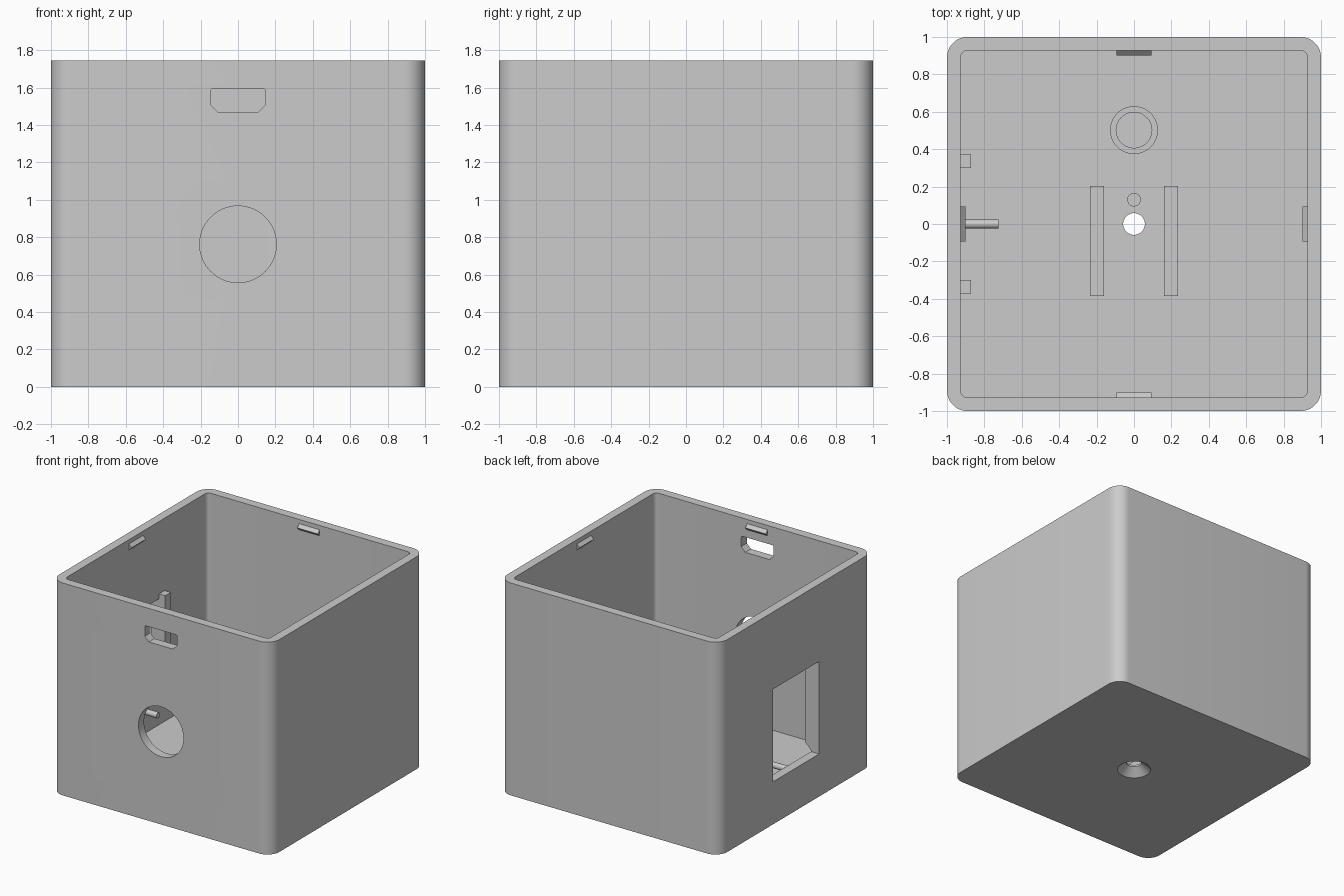
import bpy, bmesh, math
from mathutils import Matrix

default = bpy.data.objects.get("Cube")
if default:
    bpy.data.objects.remove(default, do_unlink=True)

grey = bpy.data.materials.new("matte grey")
grey.use_nodes = True
grey.diffuse_color = (0.6, 0.6, 0.6, 1)
grey.node_tree.nodes["Principled BSDF"].inputs["Base Color"].default_value = grey.diffuse_color

HEIGHT, FLOOR, INNER = 1.745, 0.075, 0.927


def finish(name, bm):
    bmesh.ops.recalc_face_normals(bm, faces=bm.faces[:])
    mesh = bpy.data.meshes.new(name)
    bm.to_mesh(mesh)
    bm.free()
    mesh.materials.append(grey)
    obj = bpy.data.objects.new(name, mesh)
    bpy.context.collection.objects.link(obj)
    return obj


def prism(name, outline, lo, hi, axis="z"):
    """Extrude a 2D outline from lo to hi along an axis."""
    place = {"x": lambda u, v, t: (t, u, v),
             "y": lambda u, v, t: (u, t, v),
             "z": lambda u, v, t: (u, v, t)}[axis]
    bm = bmesh.new()
    a = [bm.verts.new(place(u, v, lo)) for u, v in outline]
    b = [bm.verts.new(place(u, v, hi)) for u, v in outline]
    bm.faces.new(a)
    bm.faces.new(b)
    n = len(a)
    for i in range(n):
        j = (i + 1) % n
        bm.faces.new((a[i], a[j], b[j], b[i]))
    return finish(name, bm)


def rect(u0, u1, v0, v1):
    return [(u0, v0), (u1, v0), (u1, v1), (u0, v1)]


def arc(cx, cy, r, start, end, steps):
    angles = [math.radians(start + (end - start) * i / steps) for i in range(steps + 1)]
    return [(cx + r * math.cos(t), cy + r * math.sin(t)) for t in angles]


def circle(cx, cy, r, steps=64):
    return arc(cx, cy, r, 0, 360, steps)[:-1]


def rounded_square(half, r):
    c = half - r
    pts = []
    for i, (sx, sy) in enumerate([(1, 1), (-1, 1), (-1, -1), (1, -1)]):
        pts += arc(sx * c, sy * c, r, 90 * i, 90 * i + 90, 12)
    return pts


def cone(name, r_low, r_high, z_low, z_high):
    bm = bmesh.new()
    bmesh.ops.create_cone(bm, cap_ends=True, segments=64, radius1=r_low, radius2=r_high,
                          depth=z_high - z_low,
                          matrix=Matrix.Translation((0, 0, (z_low + z_high) / 2)))
    return finish(name, bm)


def activate(obj):
    bpy.ops.object.select_all(action="DESELECT")
    obj.select_set(True)
    bpy.context.view_layer.objects.active = obj


def cut(obj, cutters):
    for cutter in cutters:
        cutter.hide_render = True
        mod = obj.modifiers.new("cut", "BOOLEAN")
        mod.operation, mod.solver, mod.object = "DIFFERENCE", "EXACT", cutter
        activate(obj)
        bpy.ops.object.modifier_apply(modifier=mod.name)
        bpy.data.objects.remove(cutter, do_unlink=True)


parts = []

# Open box with rounded corners and its openings
case = prism("case", rounded_square(1, 0.11), 0, HEIGHT)
slot = [(-0.11, 1.47), (0.11, 1.47), (0.147, 1.507)]
slot += arc(0.132, 1.58, 0.015, 0, 90, 4) + arc(-0.132, 1.58, 0.015, 90, 180, 4)
slot += [(-0.147, 1.507)]
cut(case, [
    prism("cavity", rounded_square(INNER, 0.035), FLOOR, 2),
    prism("round_opening", circle(0, 0.762, 0.205), -1.2, -0.8, "y"),
    prism("port_slot", slot, -1.2, -0.8, "y"),
    prism("side_window", rect(-0.3, 0.3, 0.35, 1.11), -1.2, -0.8, "x"),
    prism("screw_hole", circle(0, 0, 0.058), -0.1, 0.2),
    cone("countersink", 0.139, 0.058, -0.01, 0.06),
])
parts.append(case)

# Snap ridges under the rim on all four walls
low, mid, high = 1.655, 1.685, 1.715
for side, word_y, word_x in [(1, "back", "left"), (-1, "front", "right")]:
    wedge = [(side * (INNER + 0.005), low), (side * 0.902, mid), (side * (INNER + 0.005), high)]
    parts.append(prism(word_y + "_snap_ridge", wedge, -0.093, 0.093, "x"))
    parts.append(prism(word_x + "_snap_ridge", wedge, -0.093, 0.093, "y"))

# Tabs beside the side window, sloped underneath
tab = [(-0.932, 0.355), (-0.872, 0.415), (-0.872, 1.15), (-0.932, 1.15)]
parts.append(prism("window_tab_front", tab, -0.372, -0.3, "y"))
parts.append(prism("window_tab_back", tab, 0.3, 0.372, "y"))

# Peg below the window
parts.append(prism("wall_peg", circle(0, 0.32, 0.024, 32), -0.935, -0.725, "x"))

# Floor rails, pin and ring socket
for word, x in [("right", -0.197), ("left", 0.197)]:
    parts.append(prism(word + "_floor_rail", rect(x - 0.037, x + 0.037, -0.385, 0.202),
                       FLOOR - 0.01, 0.22))
parts.append(prism("floor_pin", circle(0, 0.13, 0.036, 32), FLOOR - 0.01, 0.16))
socket = prism("ring_socket", circle(0, 0.502, 0.128), FLOOR - 0.01, 0.2)
cut(socket, [prism("socket_bore", circle(0, 0.502, 0.095), FLOOR - 0.05, 0.3)])
parts.append(socket)

for part in parts:
    activate(part)
    bpy.ops.object.shade_smooth_by_angle(angle=math.radians(30))
